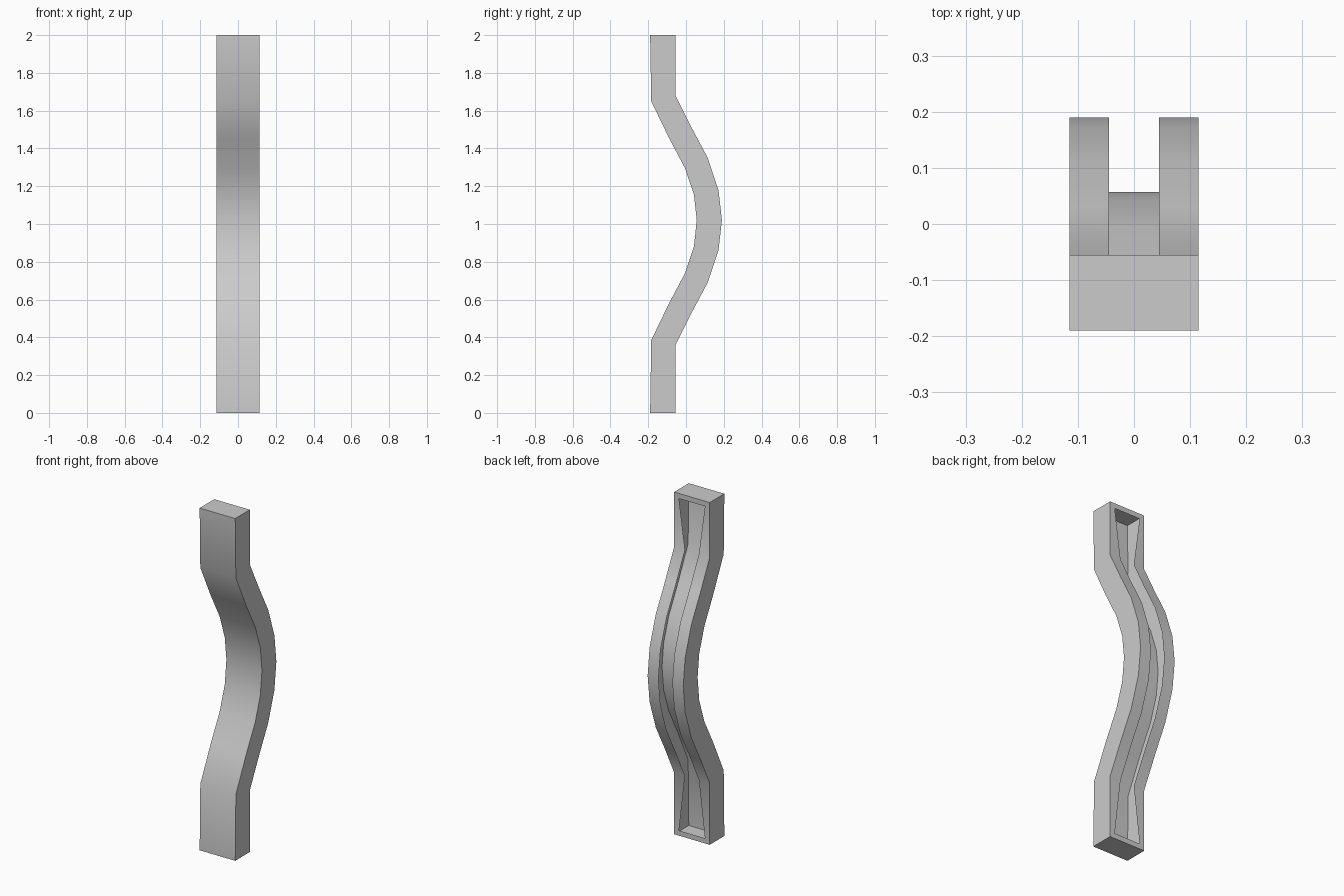
import bpy, bmesh, math

if "Cube" in bpy.data.objects:
    bpy.data.objects.remove(bpy.data.objects["Cube"])

HALF = 0.115        # half width of the bar
SLOT = 0.045        # half width of the opening between the bends
SLOT_END = 0.084    # half width of the opening at its ends
RIM = 0.03          # rim height at the ends

# side profile as (y, z), bottom to top
front = [(-0.19, 0), (-0.184, 0.385), (-0.09, 0.58), (-0.005, 0.74), (0.042, 0.88), (0.057, 1.02),
         (0.042, 1.155), (-0.005, 1.295), (-0.09, 1.455), (-0.184, 1.65), (-0.19, 2)]
back = [(-0.055, 0), (-0.055, 0.36), (0.03, 0.53), (0.115, 0.69), (0.172, 0.86), (0.19, 1.02),
        (0.172, 1.18), (0.115, 1.35), (0.03, 1.51), (-0.055, 1.68), (-0.055, 2)]

bm = bmesh.new()
last = len(front) - 1
rings = []
for i, ((fy, fz), (by, bz)) in enumerate(zip(front, back)):
    w = SLOT_END if i in (0, last) else SLOT
    oz = bz + (RIM if i == 0 else -RIM if i == last else 0)
    # open C-shaped section: lip, back corner, front corner, mirrored
    pts = [(w, by, oz), (HALF, by, bz), (HALF, fy, fz),
           (-HALF, fy, fz), (-HALF, by, bz), (-w, by, oz)]
    rings.append([bm.verts.new(p) for p in pts])

# walls and lips of the hollow channel
for a, b in zip(rings, rings[1:]):
    for k in range(5):
        bm.faces.new((a[k + 1], a[k], b[k], b[k + 1]))

# end caps and end lips
lo, hi = rings[0], rings[-1]
bm.faces.new((lo[1], lo[2], lo[3], lo[4]))
bm.faces.new((hi[4], hi[3], hi[2], hi[1]))
bm.faces.new((lo[0], lo[1], lo[4], lo[5]))
bm.faces.new((hi[5], hi[4], hi[1], hi[0]))

mesh = bpy.data.meshes.new("curved_channel_handle")
bm.normal_update()
bm.to_mesh(mesh)
bm.free()
obj = bpy.data.objects.new("curved_channel_handle", mesh)
bpy.context.collection.objects.link(obj)
bpy.context.view_layer.objects.active = obj
obj.select_set(True)
bpy.ops.object.shade_smooth_by_angle(angle=math.radians(35))
